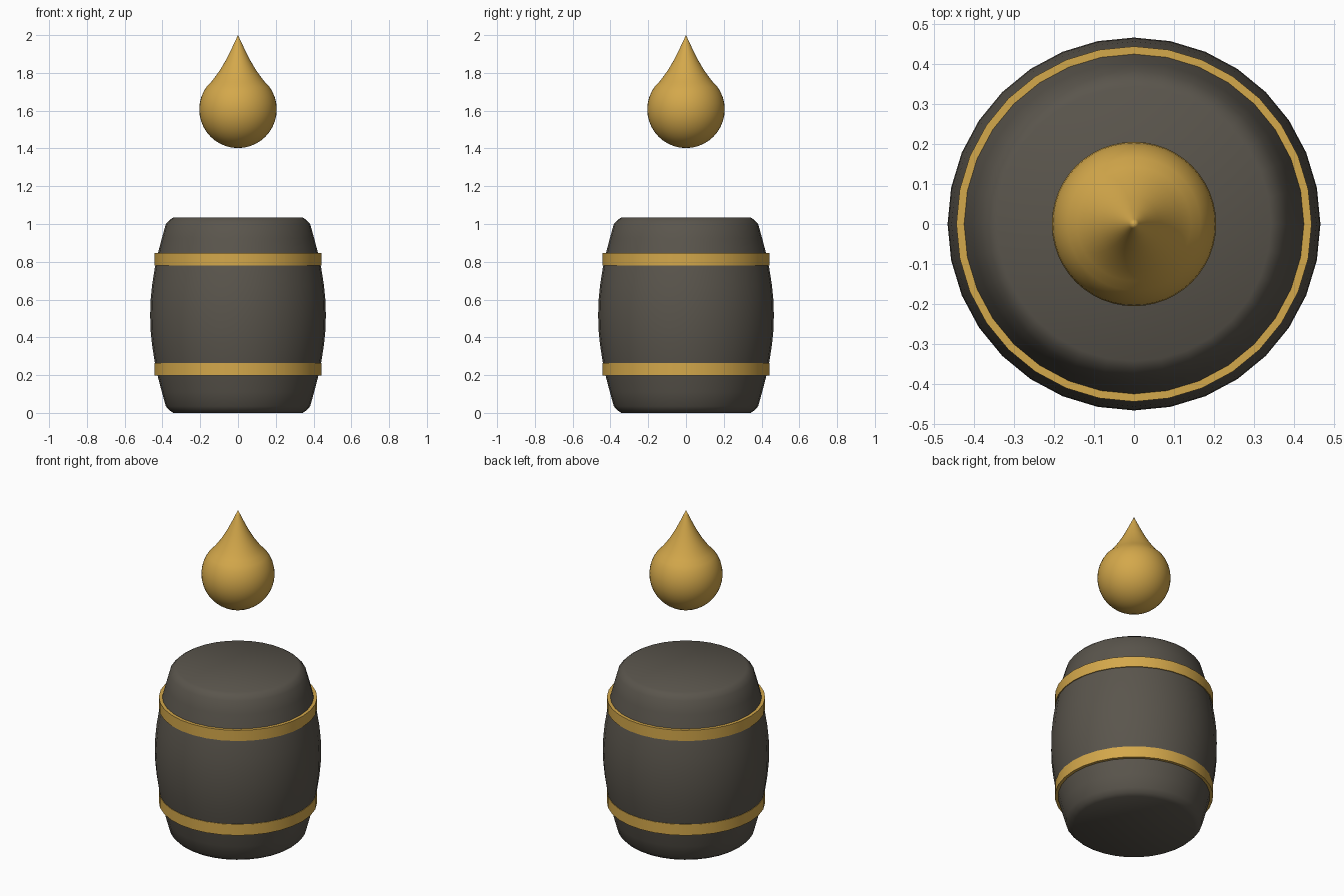
import bpy, math

cube = bpy.data.objects.get("Cube")
if cube:
    bpy.data.objects.remove(cube, do_unlink=True)


def material(name, colour):
    m = bpy.data.materials.new(name)
    m.use_nodes = True
    m.diffuse_color = (*colour, 1)
    bsdf = m.node_tree.nodes["Principled BSDF"]
    bsdf.inputs["Base Color"].default_value = (*colour, 1)
    bsdf.inputs["Roughness"].default_value = 0.6
    return m


def lathe(name, profile, mat, sides=32, closed=False, sharp=None):
    """Turn a (radius, height) profile around z; open ends get caps or poles."""
    verts, faces, rings = [], [], []
    for r, z in profile:
        count = sides if r > 0 else 1
        start = len(verts)
        for i in range(count):
            a = 2 * math.pi * i / sides
            verts.append((r * math.cos(a), r * math.sin(a), z))
        rings.append([start + i % count for i in range(sides)])
    pairs = list(zip(rings, rings[1:]))
    if closed:
        pairs.append((rings[-1], rings[0]))
    else:
        if profile[0][0] > 0:
            faces.append(rings[0][::-1])
        if profile[-1][0] > 0:
            faces.append(rings[-1])
    for low, high in pairs:
        for i in range(sides):
            j = (i + 1) % sides
            quad = [low[i], low[j], high[j], high[i]]
            faces.append(list(dict.fromkeys(quad)))
    mesh = bpy.data.meshes.new(name)
    mesh.from_pydata(verts, [], faces)
    mesh.materials.append(mat)
    mesh.shade_smooth()
    if sharp:
        mesh.set_sharp_from_angle(angle=math.radians(sharp))
    obj = bpy.data.objects.new(name, mesh)
    bpy.context.collection.objects.link(obj)
    return obj


charcoal = material("charcoal", (0.102, 0.091, 0.073))
gold = material("gold", (0.658, 0.392, 0.070))

# Barrel body: lower half profile mirrored about the middle
HEIGHT = 1.035
half = [(0.342, 0), (0.362, 0.013), (0.382, 0.035), (0.403, 0.11),
        (0.424, 0.19), (0.441, 0.27), (0.455, 0.36), (0.463, 0.44)]
body = half + [(0.465, HEIGHT / 2)] + [(r, HEIGHT - z) for r, z in reversed(half)]
lathe("barrel_body", body, charcoal)

# Two metal hoops
for name, low, high in (("lower_hoop", 0.197, 0.265), ("upper_hoop", 0.78, 0.846)):
    lathe(name, [(0.443, low), (0.443, high), (0.415, high), (0.415, low)],
          gold, closed=True, sharp=40)

# Floating droplet: round bottom, concave tapering tip
R, CENTRE = 0.205, 1.607
drop = [(0, CENTRE - R)]
for k in range(1, 15):
    a = math.radians(-90 + 9 * k)
    drop.append((R * math.cos(a), CENTRE + R * math.sin(a)))
drop += [(0.142, 1.752), (0.118, 1.783), (0.092, 1.82), (0.064, 1.868),
         (0.034, 1.928), (0.012, 1.975), (0, 2.0)]
lathe("droplet", drop, gold, sides=48)
